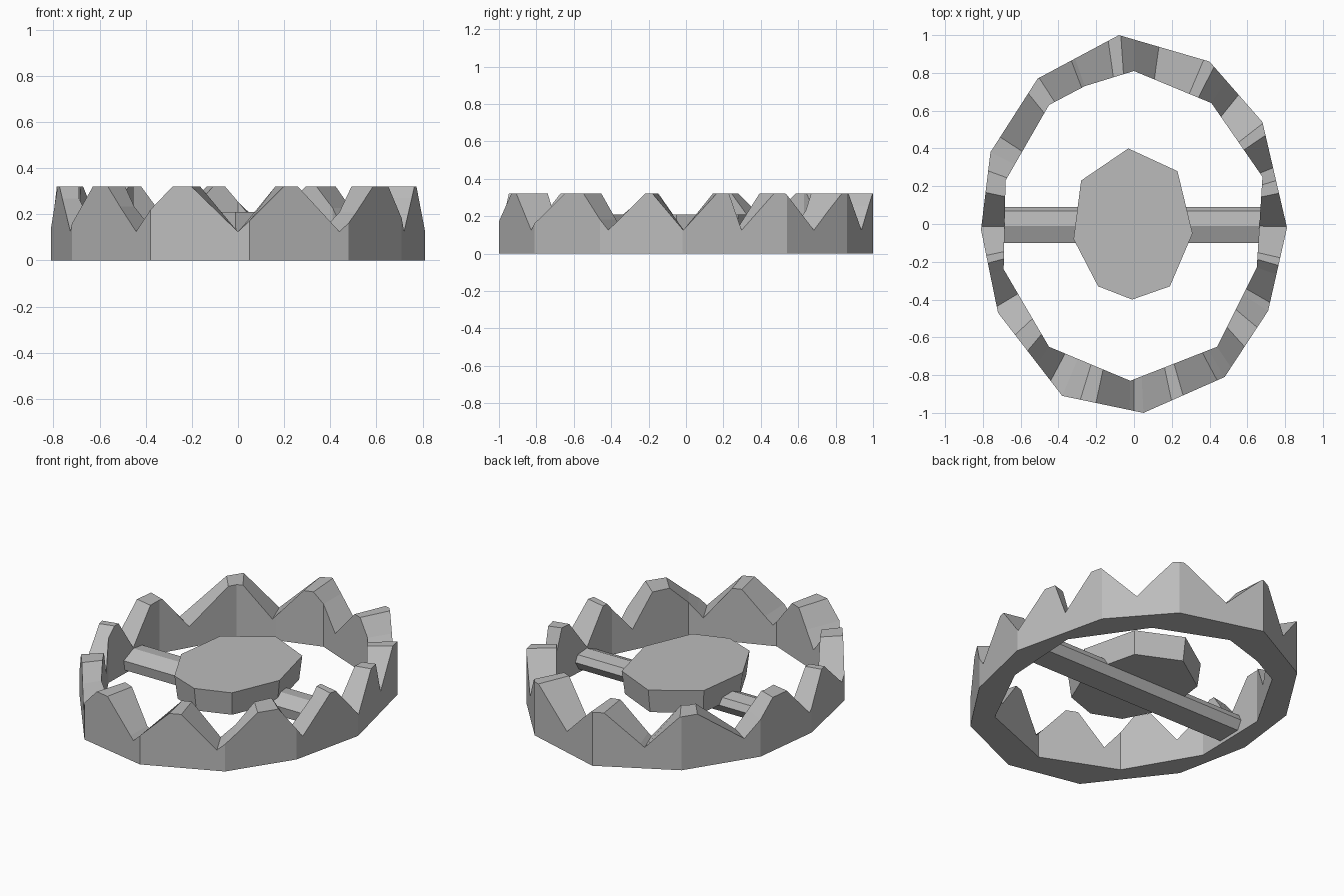
import bpy
import bmesh
from math import atan2, degrees, radians, cos, sin
from mathutils import Vector

cube = bpy.data.objects.get("Cube")
if cube:
    bpy.data.objects.remove(cube)

# Single dull steel colour
steel = bpy.data.materials.new("dull_steel")
steel.use_nodes = True
colour = (0.5, 0.5, 0.5, 1)
steel.diffuse_color = colour
steel.node_tree.nodes["Principled BSDF"].inputs["Base Color"].default_value = colour


def finish(name, bm):
    """Turn a bmesh into a flat-shaded object."""
    bmesh.ops.recalc_face_normals(bm, faces=bm.faces[:])
    mesh = bpy.data.meshes.new(name)
    bm.to_mesh(mesh)
    bm.free()
    mesh.materials.append(steel)
    obj = bpy.data.objects.new(name, mesh)
    bpy.context.collection.objects.link(obj)
    return obj


def angle_of(point):
    return degrees(atan2(point[1], point[0])) % 360


def radius_at(outline, angle):
    """Distance from the centre to an outline in a given direction."""
    d = Vector((cos(radians(angle)), sin(radians(angle))))
    best = 0
    for i, p in enumerate(outline):
        a, b = Vector(outline[i - 1]), Vector(p)
        edge = b - a
        cross = d.cross(edge)
        if abs(cross) < 1e-9:
            continue
        along = a.cross(d) / cross
        reach = a.cross(edge) / cross
        if -1e-6 <= along <= 1 + 1e-6 and reach > 0:
            best = max(best, reach)
    return best


def height_at(profile, angle):
    """Linear interpolation of the tooth profile around the ring."""
    for (a, ha), (b, hb) in zip(profile, profile[1:]):
        if a <= angle <= b:
            return ha + (hb - ha) * (angle - a) / (b - a)


def loft(name, sections, closed):
    """Join matching cross-sections with quads, capping the ends if open."""
    bm = bmesh.new()
    rings = [[bm.verts.new(p) for p in section] for section in sections]
    pairs = list(zip(rings, rings[1:]))
    if closed:
        pairs.append((rings[-1], rings[0]))
    else:
        bm.faces.new(rings[0])
        bm.faces.new(rings[-1])
    for one, two in pairs:
        for i in range(len(one)):
            bm.faces.new((one[i - 1], one[i], two[i], two[i - 1]))
    return finish(name, bm)


# Jaw ring: irregular outer and inner outlines
outer = [(.05, -1), (.48, -.81), (.71, -.46), (.81, -.02), (.68, .54), (.4, .86),
         (-.08, 1), (-.51, .77), (-.76, .38), (-.81, -.03), (-.72, -.47), (-.38, -.91)]
inner = [(-.02, -.83), (.44, -.65), (.65, -.23), (.68, .25), (.41, .64), (0, .81),
         (-.26, .73), (-.45, .63), (-.68, .23), (-.69, -.24), (-.45, -.65)]

# Teeth: each is a valley angle followed by the start and end of its flat tip
teeth = [(-1, 12, 17), (22, 34, 38), (51, 63, 67), (82, 94, 98), (111, 123, 129),
         (147, 160, 168), (181, 192, 195), (211, 223, 230), (242, 253, 258),
         (270, 282, 286), (298, 312, 320), (330, 344, 347)]
valley_z, tip_z = .125, .32
profile = []
for valley, start, end in teeth:
    profile += [(valley, valley_z), (start, tip_z), (end, tip_z)]
profile.append((teeth[0][0] + 360, valley_z))
profile.append((teeth[1][0] + 360, valley_z))

stations = sorted([a % 360 for a, h in profile[:-2]] + [angle_of(p) for p in outer + inner])
columns = []
for angle in stations:
    if columns and angle - columns[-1] < .3:
        continue
    columns.append(angle)

sections = []
for angle in columns:
    d = Vector((cos(radians(angle)), sin(radians(angle)), 0))
    far, near = d * radius_at(outer, angle), d * radius_at(inner, angle)
    up = Vector((0, 0, height_at(profile, angle)))
    sections.append([near, far, far + up, near + up])
loft("toothed_jaw_ring", sections, True)

# Trigger plate: irregular octagon, slightly narrower underneath
plate = [(-.03, .4), (.23, .28), (.31, -.05), (.19, -.33),
         (-.01, -.4), (-.19, -.33), (-.32, -.08), (-.28, .23)]
loft("trigger_plate", [[(x * s, y * s, z) for x, y in plate]
                       for s, z in ((.95, .07), (1, .21))], False)

# Cross bar: faceted beam running under the plate into both sides of the ring
beam = [(.09, .07), (.07, .11), (-.01, .12), (-.1, .08), (-.09, .02), (.06, .02)]
loft("cross_bar", [[(x, y, z) for y, z in beam] for x in (-.72, .72)], False)
